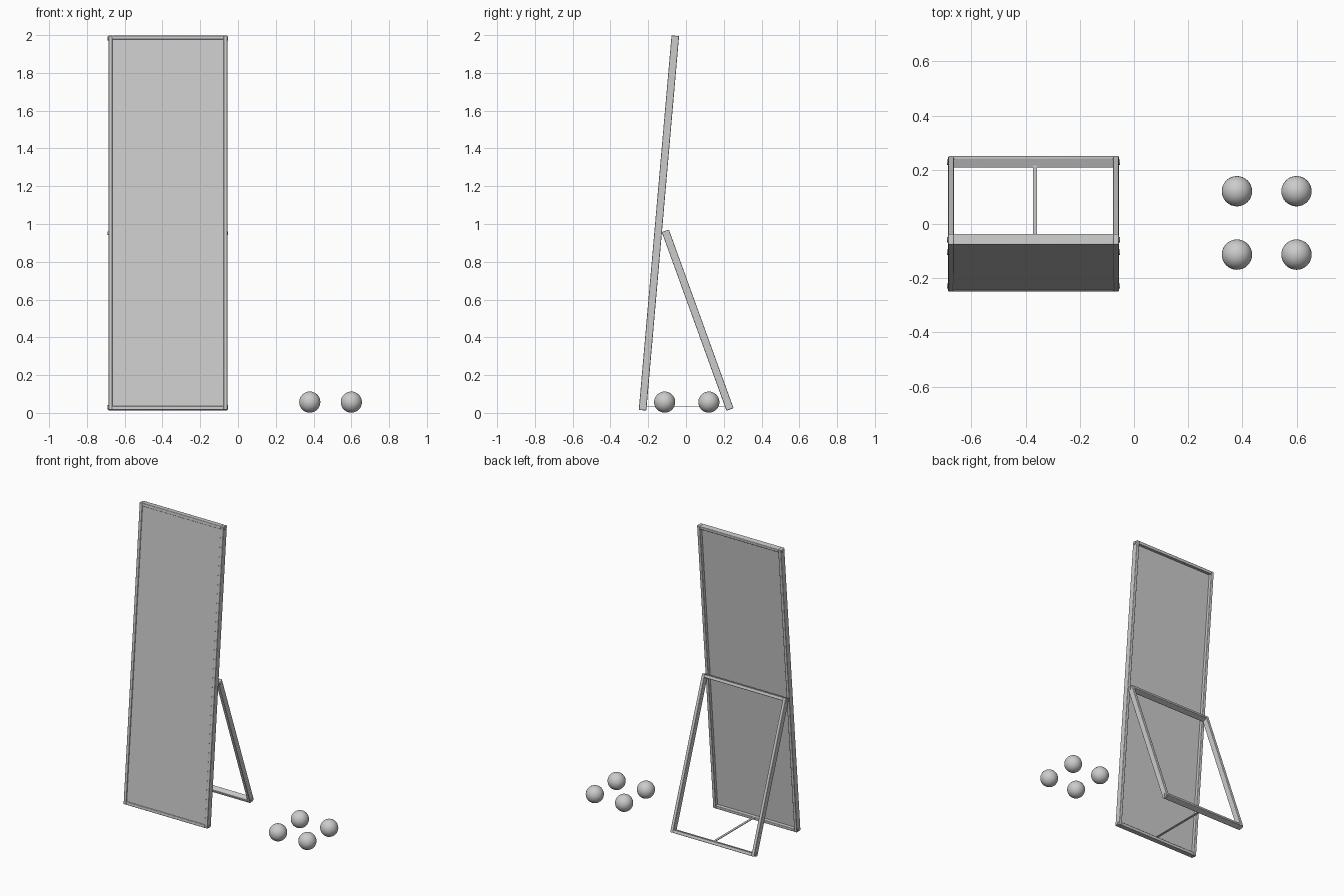
import bpy, math
from mathutils import Matrix, Vector

if "Cube" in bpy.data.objects:
    bpy.data.objects.remove(bpy.data.objects["Cube"])

CX, HALF_W = -0.371, 0.315      # centre and half width of the mirror
BAR_W, BAR_D = 0.021, 0.040     # bar width (in plane) and depth


def smooth(ob):
    bpy.ops.object.select_all(action='DESELECT')
    ob.select_set(True)
    bpy.context.view_layer.objects.active = ob
    bpy.ops.object.shade_smooth_by_angle(angle=math.radians(35))


def box(name, mat, loc, size, bevel=0.0):
    bpy.ops.mesh.primitive_cube_add(size=1)
    ob = bpy.context.object
    ob.name = name
    ob.data.transform(Matrix.Diagonal((*size, 1)))
    ob.matrix_world = mat @ Matrix.Translation(loc)
    if bevel:
        m = ob.modifiers.new("edge_rounding", 'BEVEL')
        m.width, m.segments = bevel, 3
        smooth(ob)
    return ob


def screw(name, mat, side, z):
    bpy.ops.mesh.primitive_cylinder_add(vertices=24, radius=0.010, depth=0.006)
    ob = bpy.context.object
    ob.name = name
    ob.matrix_world = (mat @ Matrix.Translation((side * (HALF_W + 0.001), 0, z))
                       @ Matrix.Rotation(math.pi / 2, 4, 'Y'))
    smooth(ob)


def frame(name, mat, length):
    # two uprights, two rails and screws; local origin is the bottom centre
    for side, label in ((-1, "left"), (1, "right")):
        box(f"{name}_{label}_upright", mat, (side * (HALF_W - BAR_W / 2), 0, length / 2),
            (BAR_W, BAR_D, length), 0.004)
        for z, end in ((0.014, "bottom"), (length - 0.014, "top")):
            screw(f"{name}_{label}_{end}_screw", mat, side, z)
    for z, end in ((BAR_W / 2, "bottom"), (length - BAR_W / 2, "top")):
        box(f"{name}_{end}_rail", mat, (0, 0, z),
            (2 * (HALF_W - BAR_W) + 0.004, BAR_D, BAR_W), 0.004)


# mirror frame leaning back
tilt = math.radians(5)
mirror_mat = Matrix.Translation((CX, -0.230, 0.014)) @ Matrix.Rotation(-tilt, 4, 'X')
L = 1.990
frame("mirror_frame", mirror_mat, L)

# glass with backing board, set into the frame
inner = (2 * (HALF_W - BAR_W) + 0.006, L - 2 * BAR_W + 0.006)
box("mirror_glass", mirror_mat, (0, -0.012, L / 2), (inner[0], 0.006, inner[1]))
box("backing_board", mirror_mat, (0, -0.005, L / 2), (inner[0], 0.008, inner[1]))

# folding rear stand leaning forward
lean = math.radians(19.9)
stand_mat = Matrix.Translation((CX, 0.233, 0.018)) @ Matrix.Rotation(lean, 4, 'X')
frame("stand", stand_mat, 1.006)

# strap joining the bottom rails
y0, y1 = -0.222, 0.240
box("strap", Matrix.Identity(4), (CX + 0.006, (y0 + y1) / 2, 0.032), (0.015, y1 - y0, 0.004))

# finish sample balls
for x, col in ((0.38, "left"), (0.60, "right")):
    for y, row in ((-0.113, "front"), (0.121, "back")):
        bpy.ops.mesh.primitive_uv_sphere_add(segments=32, ring_count=16, radius=0.056,
                                             location=(x, y, 0.057))
        bpy.context.object.name = f"sample_ball_{row}_{col}"
        bpy.ops.object.shade_smooth()
